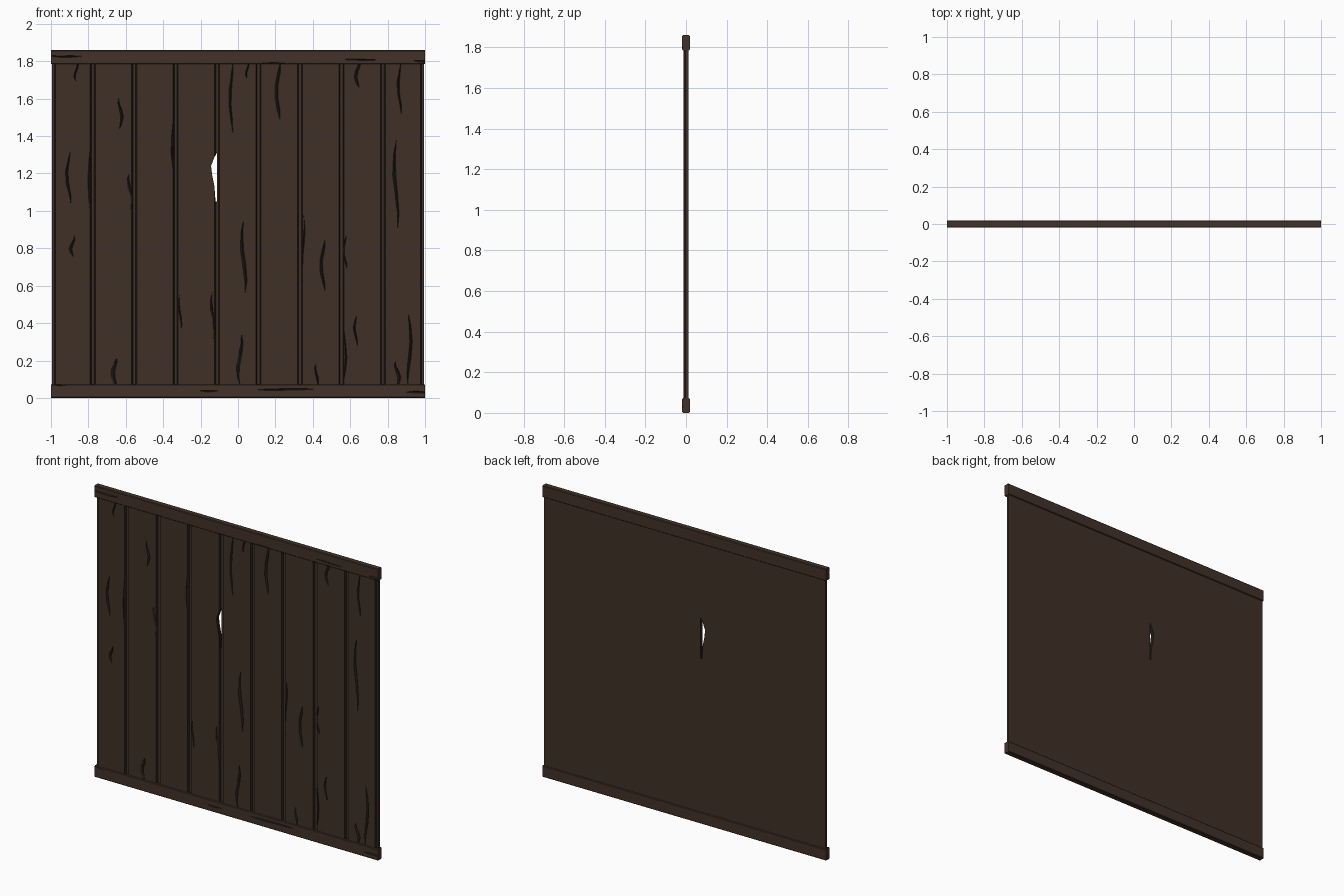
import bpy, bmesh, math, random

if "Cube" in bpy.data.objects:
    bpy.data.objects.remove(bpy.data.objects["Cube"])
random.seed(4)


def material(name, rgb):
    m = bpy.data.materials.new(name)
    m.diffuse_color = (*rgb, 1)
    m.use_nodes = True
    m.node_tree.nodes["Principled BSDF"].inputs["Base Color"].default_value = m.diffuse_color
    return m


WOOD = material("dark brown wood", (0.050, 0.030, 0.020))
DARK = material("shadowed crack wood", (0.018, 0.012, 0.008))
RAIL = material("rail wood", (0.055, 0.032, 0.021))
FRONT, BACK, FLOOR = -0.013, 0.013, -0.003
RAIL_Y = 0.019


def finish(name, bm, mats):
    bmesh.ops.recalc_face_normals(bm, faces=bm.faces[:])
    me = bpy.data.meshes.new(name)
    bm.to_mesh(me)
    bm.free()
    for m in mats:
        me.materials.append(m)
    ob = bpy.data.objects.new(name, me)
    bpy.context.collection.objects.link(ob)
    return ob


def prism(bm, pts, place, a, b):
    """Closed prism: outline pts placed at depths a and b."""
    lo = [bm.verts.new(place(p, a)) for p in pts]
    hi = [bm.verts.new(place(p, b)) for p in pts]
    n = len(pts)
    faces = [bm.faces.new((lo[i], lo[(i + 1) % n], hi[(i + 1) % n], hi[i])) for i in range(n)]
    bm.faces.new(lo)
    bm.faces.new(hi)
    return faces


def crack(bm, across, start, end, width, surface, depth, flat=False):
    """Wandering V-shaped gouge, vertical or (flat) along x."""
    def co(u, v, y):
        return (v, y, u) if flat else (u, y, v)
    steps = 5
    amp = min(width * 0.55, 0.012) if not flat else 0.002
    rings, ph = [], random.uniform(0, 6)
    for i in range(1, steps):
        t = i / steps
        v = start + (end - start) * t
        c = across + amp * math.sin(ph + t * 6)
        h = width / 2 * math.sin(math.pi * t) ** 0.7 * random.uniform(0.7, 1.1)
        rings.append([bm.verts.new(co(c - h, v, surface - 0.002)),
                      bm.verts.new(co(c + h, v, surface - 0.002)),
                      bm.verts.new(co(c + h * 0.3, v, surface + depth))])
    tips = [bm.verts.new(co(across + amp * math.sin(ph + k), v, surface - 0.002))
            for k, v in ((0, start), (6, end))]
    for a, b in zip(rings, rings[1:]):
        for k in range(3):
            bm.faces.new((a[k], a[(k + 1) % 3], b[(k + 1) % 3], b[k]))
    for ring, tip in ((rings[0], tips[0]), (rings[-1], tips[1])):
        for k in range(3):
            bm.faces.new((ring[k], ring[(k + 1) % 3], tip))
    for f in bm.faces:
        f.material_index = 1


def cut(target, bm):
    cutter = finish("crack_cutter", bm, target.data.materials[:])
    cutter.hide_render = True
    mod = target.modifiers.new("cracks", 'BOOLEAN')
    mod.operation, mod.solver, mod.object = 'DIFFERENCE', 'EXACT', cutter
    mod.use_self = True
    bpy.context.view_layer.objects.active = target
    bpy.ops.object.modifier_apply(modifier=mod.name)
    bpy.data.objects.remove(cutter)


# Planked panel: one grooved cross-section extruded upward
profile = [(-0.995, FLOOR), (-0.982, FLOOR), (-0.977, FRONT)]
dark_sides = {1}
for i in range(8):
    g = -0.777 + i * 0.2217
    n = len(profile)
    dark_sides |= {n, n + 2}
    profile += [(g - 0.014, FRONT), (g - 0.007, FLOOR), (g + 0.007, FLOOR), (g + 0.014, FRONT)]
dark_sides.add(len(profile))
profile += [(0.977, FRONT), (0.982, FLOOR), (0.995, FLOOR), (0.995, BACK), (-0.995, BACK)]
bm = bmesh.new()
sides = prism(bm, profile, lambda p, d: (p[0], p[1], d), 0.03, 1.83)
for i in dark_sides:
    sides[i].material_index = 1
panel = finish("plank_panel", bm, [WOOD, DARK])

# Cracks in the planks: x, bottom, top, width
cracks = [(-.905, 1.03, 1.33, .022), (-.885, .75, .87, .020), (-.865, 1.69, 1.81, .016),
          (-.63, 1.43, 1.61, .018), (-.66, .05, .22, .030), (.03, .54, .97, .024),
          (.01, .05, .36, .022), (-.035, 1.40, 1.81, .016), (.05, 1.70, 1.81, .012),
          (.215, 1.47, 1.81, .028), (.455, .555, .86, .022), (.63, .27, .45, .016),
          (.64, 1.65, 1.81, .024), (.845, .88, 1.40, .022), (.865, 1.50, 1.81, .018),
          (.915, .05, .47, .018), (.42, .05, .19, .014), (.85, .05, .20, .026)]
# Chips along groove edges
chips = [(-.793, .98, 1.46, .012), (-.578, 1.0, 1.21, .026), (-.348, 1.15, 1.55, .012),
         (-.31, .35, .56, .014), (-.135, .30, .58, .018), (.348, .60, 1.0, .012),
         (.572, .68, .88, .022), (.57, .08, .42, .014)]
bm = bmesh.new()
for x, a, b, w in cracks:
    crack(bm, x, a, b, w, FRONT, 0.008)
for x, a, b, w in chips:
    crack(bm, x, a, b, w, FRONT, 0.005)
cut(panel, bm)

# Splintered hole right through the panel
hole = [(-.113, 1.31), (-.127, 1.285), (-.144, 1.24), (-.138, 1.19), (-.126, 1.13),
        (-.120, 1.05), (-.113, 1.05)]
bm = bmesh.new()
prism(bm, hole, lambda p, d: (p[0], d, p[1]), -0.05, 0.05)
for f in bm.faces:
    f.material_index = 1
cut(panel, bm)

# Top and bottom rails with worn edges, and their cracks: z, left, right, width
rail_cracks = {
    "top_rail": (1.785, 1.86, [(1.826, -1.03, -.82, .014), (1.808, .55, .76, .010),
                               (1.788, .10, .30, .008), (1.80, .93, 1.03, .012)]),
    "bottom_rail": (0.0, 0.073, [(.037, -.21, -.10, .010), (.045, .08, .42, .014),
                                 (.030, .89, 1.03, .012), (.069, -1.02, -.91, .009)]),
}
for name, (z0, z1, marks) in rail_cracks.items():
    c = 0.004
    y = RAIL_Y
    section = [(-y, z0 + c), (-y + c, z0), (y - c, z0), (y, z0 + c),
               (y, z1 - c), (y - c, z1), (-y + c, z1), (-y, z1 - c)]
    bm = bmesh.new()
    prism(bm, section, lambda p, d: (d, p[0], p[1]), -1, 1)
    rail = finish(name, bm, [RAIL, DARK])
    bm = bmesh.new()
    for z, a, b, w in marks:
        crack(bm, z, a, b, w, -RAIL_Y, 0.006, flat=True)
    cut(rail, bm)
